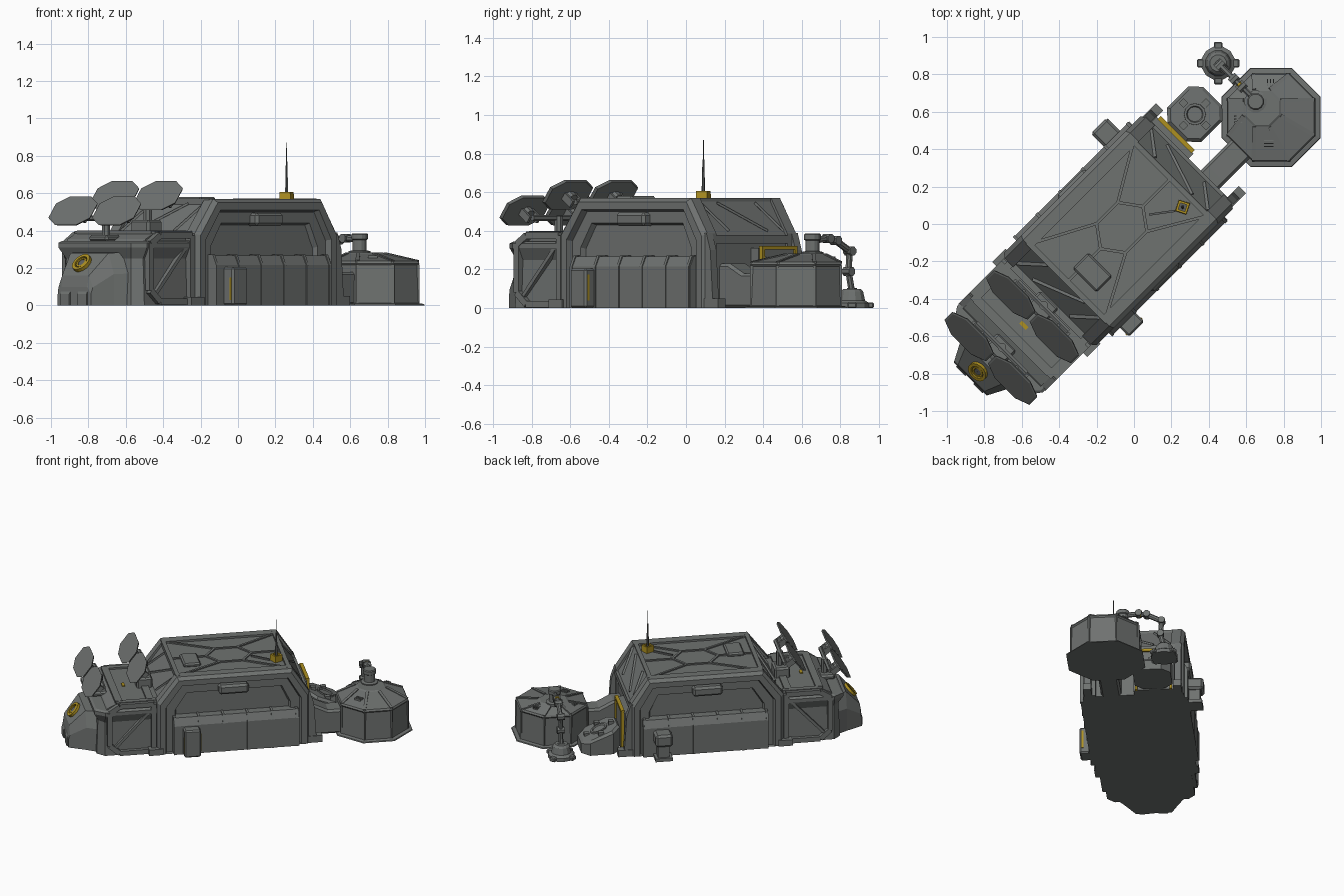
import bpy, bmesh, math
from mathutils import Matrix, Vector

if "Cube" in bpy.data.objects:
    bpy.data.objects.remove(bpy.data.objects["Cube"])

R45 = Matrix.Rotation(math.radians(45), 4, 'Z')   # base is laid out on a diagonal
C = 0.033                                         # middle line of the hall

def material(name, col):
    m = bpy.data.materials.new(name)
    m.diffuse_color = (*col, 1)
    m.use_nodes = True
    m.node_tree.nodes["Principled BSDF"].inputs["Base Color"].default_value = m.diffuse_color
    return m

GREY = material("hull grey", (0.158, 0.168, 0.163))
DARK = material("dark grey", (0.11, 0.117, 0.115))
YELLOW = material("warning yellow", (0.42, 0.28, 0.015))

def add(name, bm, mat, world=False, bevel=0):
    bmesh.ops.recalc_face_normals(bm, faces=bm.faces)
    if not world:
        bm.transform(R45)
    me = bpy.data.meshes.new(name)
    bm.to_mesh(me)
    bm.free()
    me.materials.append(mat)
    ob = bpy.data.objects.new(name, me)
    bpy.context.collection.objects.link(ob)
    if bevel:
        mod = ob.modifiers.new("chamfer", 'BEVEL')
        mod.width, mod.segments = bevel, 1
    return ob

def loft(name, loops, mat=GREY, world=False, ring=False, bevel=0):
    """Skin a stack of equal loops; ring joins last to first instead of capping."""
    bm = bmesh.new()
    vs = [[bm.verts.new(p) for p in lp] for lp in loops]
    n = len(vs[0])
    pairs = list(zip(vs, vs[1:])) + ([(vs[-1], vs[0])] if ring else [])
    for a, b in pairs:
        for i in range(n):
            j = (i + 1) % n
            bm.faces.new((a[i], a[j], b[j], b[i]))
    if not ring:
        bm.faces.new(vs[0])
        bm.faces.new(vs[-1])
    return add(name, bm, mat, world, bevel)

def prism(name, prof, v0, v1, mat=GREY, bevel=0):
    """Side profile in (u, z) pulled across v."""
    return loft(name, [[(u, v, z) for u, z in prof] for v in (v0, v1)], mat, bevel=bevel)

def box(name, u, v, z, mat=GREY, bevel=0, world=False):
    return loft(name, [[(u[0], v[0], h), (u[1], v[0], h), (u[1], v[1], h), (u[0], v[1], h)]
                       for h in z], mat, world, bevel=bevel)

def ngon(c, r, z, n=8, turn=0.5):
    return [(c[0] + r * math.cos((i + turn) * math.tau / n),
             c[1] + r * math.sin((i + turn) * math.tau / n), z) for i in range(n)]

def beam(name, p, q, w, h, mat=GREY, world=False, n=4):
    """Straight bar between two points."""
    p, q = Vector(p), Vector(q)
    d = (q - p).normalized()
    side = d.cross(Vector((0, 0, 1)))
    side = side.normalized() if side.length > 0.01 else Vector((1, 0, 0))
    up = side.cross(d)
    k = 1 / math.cos(math.pi / n) / 2
    ang = [(i + 0.5) * math.tau / n for i in range(n)]
    return loft(name, [[e + side * w * k * math.cos(a) + up * h * k * math.sin(a) for a in ang]
                       for e in (p, q)], mat, world)

# ---- main hall ----
def arch(e, d):
    """Arch outline shrunk by e, at distance d across."""
    k = e * 0.55
    pts = [(-.62 + e, 0), (-.62 + e, .385 - k), (-.48 + k, .57 - e),
           (.33 - k, .57 - e), (.45 - e, .385 - k), (.45 - e, 0)]
    return [(u, d, z) for u, z in pts]

loft("hall_core", [arch(.014, C - .285), arch(.014, C + .285)])
for s in (-1, 1):
    D = lambda d: C + s * d
    loft("hall_arch_frame", [arch(0, D(.26)), arch(0, D(.325)), arch(.02, D(.35)),
                             arch(.06, D(.35)), arch(.075, D(.28)), arch(.075, D(.26))], ring=True)
    loft("inner_arch_frame", [arch(.07, D(.27)), arch(.07, D(.315)),
                              arch(.13, D(.315)), arch(.145, D(.27))], ring=True)
    # ribbed side annex
    def annex(g, u):
        return [(u, D(d), z) for d, z in ((.25, 0), (.372 + g, 0), (.372 + g, .215),
                                          (.345 + g, .268 + g), (.25, .268 + g))]
    loft("side_annex", [annex(0, -.50), annex(0, .37)])
    for i in range(6):
        u = -.50 + i * .171
        loft("annex_rib", [annex(.005, u - .008), annex(.005, u + .008)])
    box("wall_lamp_box", (-.19, .02), (D(.28), D(.365)), (.425, .495), bevel=.015)
    # corner feet and end buttresses
    box("corner_foot", (.42, .54), (D(.285), D(.34)), (0, .05))
    prism("end_buttress", [(.42, 0), (.50, 0), (.48, .3), (.45, .39), (.40, .39)], D(.29), D(.335))
    box("front_foot", (-.68, -.58), (D(.25), D(.36)), (0, .045))

# roof ribs around a central hexagon
hexa = [(-.22, 0), (-.14, .11), (.02, .11), (.10, 0), (.02, -.11), (-.14, -.11)]
outer = [(-.46, 0), (-.46, .28), (.31, .28), (.31, 0), (.31, -.28), (-.46, -.28)]
for i in range(6):
    a, b, o = hexa[i], hexa[(i + 1) % 6], outer[i]
    for p, q in ((a, b), (a, o)):
        beam("roof_rib", (p[0], C + p[1], .558), (q[0], C + q[1], .558), .016, .014)
for u in (-.47, .31):
    box("roof_end_beam", (u - .015, u + .015), (C - .3, C + .3), (.54, .571))
box("roof_hatch", (-.40, -.28), (C - .15, C + .03), (.55, .581), bevel=.01)
# braces on the two end slopes
for a, b in ((-.26, -.14), (-.14, .14), (.14, .26)):
    beam("rear_slope_brace", (.33, C + a, .545), (.42, C + b, .40), .02, .012)
    beam("front_slope_brace", (-.48, C + a, .545), (-.59, C + b, .40), .02, .012)
box("rear_sill", (.40, .455), (C - .29, C + .29), (.335, .375))

# antenna on its yellow box
ax, ay = .26, .09
sq = lambda r, z: ngon((ax, ay), r, z, 4, .3)
loft("antenna_box", [sq(.045, .56), sq(.042, .606), sq(.026, .606), sq(.026, .56)], YELLOW, True, ring=True)
loft("antenna_socket", [sq(.026, .56), sq(.026, .59)], DARK, True)
for r, z0, z1 in ((.010, .58, .68), (.007, .68, .77), (.003, .77, .87)):
    loft("antenna_mast", [ngon((ax, ay), r, z0, 6), ngon((ax, ay), r * .7, z1, 6)], DARK, True)
beam("antenna_cable", (.22, .07, .562), (.08, .05, .562), .012, .012, DARK, True)

# ---- front section ----
def front_plan(e, z):
    return [(u, C + d, z) for u, d in ((-.6, -.325 + e), (-.98, -.325 + e), (-1.05 + e, -.275 + e),
                                       (-1.05 + e, .275 - e), (-.98, .325 - e), (-.6, .325 - e))]
loft("front_block", [front_plan(.02, 0), front_plan(.03, .25), front_plan(0, .31),
                     front_plan(0, .335), front_plan(.015, .345)])
prism("front_deck", [(-.6, .3), (-1.0, .3), (-.96, .355), (-.90, .385), (-.6, .385)], C - .295, C + .295)
for s in (-1, 1):
    D = lambda d: C + s * d
    # framed side panel with diagonal brace
    rim = [(-.64, .02), (-.64, .375), (-.88, .375), (-.95, .33), (-.95, .08), (-.88, .02)]
    for p, q in zip(rim, rim[1:] + rim[:1]):
        beam("side_panel_frame", (p[0], D(.312), p[1]), (q[0], D(.312), q[1]), .035, .035)
    beam("side_panel_brace", (-.65, D(.308), .34), (-.91, D(.308), .06), .03, .02)
    beam("deck_rail", (-.62, D(.285), .385), (-.9, D(.285), .385), .04, .025)
for u in (-.66, -.88):
    box("deck_crossbeam", (u - .025, u + .025), (C - .28, C + .28), (.37, .4))

# nose cabin, sloped with side chamfers
def nose(u, w, top):
    return [(u, C + d, z) for d, z in ((-w, 0), (w, 0), (w, top * .6), (w * .78, top),
                                       (-w * .78, top), (-w, top * .6))]
loft("nose_cabin", [nose(-1.0, .24, .285), nose(-1.09, .185, .28), nose(-1.195, .13, .16),
                    nose(-1.205, .125, .10)])
for s in (-1, 1):
    prism("nose_step", [(-1.19, 0), (-1.213, 0), (-1.213, .06), (-1.19, .1)], C + s * .03, C + s * .1)

# yellow ring on the nose slope
def slope_ring(name, r1, r0, lift, mat):
    loops = []
    tilt = Matrix.Translation((-1.142, C, .222)) @ Matrix.Rotation(-math.radians(48), 4, 'Y')
    for r, z in ((r1, -.01), (r1, lift), (r0, lift), (r0, -.01)):
        loops.append([tilt @ Vector(p) for p in ngon((0, 0), r, z, 16)])
    loft(name, loops, mat, ring=True)
slope_ring("nose_ring", .056, .038, .018, YELLOW)
slope_ring("nose_ring_core", .032, .022, .014, YELLOW)
slope_ring("nose_lens", .020, .002, .012, DARK)

# ---- four dish panels on two masts ----
tilt = math.radians(37)
back = Vector((math.cos(tilt), 0, -math.sin(tilt)))
for u, z in ((-.735, .588), (-1.05, .507)):
    box("mast_base", (u + .02, u + .13), (C - .07, C + .07), (.34, z - .13), GREY, .012)
    beam("dish_mast", (u + .085, C, .36), (u + .085, C, z - .03), .045, .045, GREY, n=8)
    beam("dish_yoke", (u + .08, C - .19, z - .04), (u + .08, C + .19, z - .04), .026, .026, GREY, n=6)
    for s in (-1, 1):
        v = C + s * .165
        m = Matrix.Translation((u, v, z)) @ Matrix.Rotation(-(math.pi / 2 - tilt), 4, 'Y')
        oct8 = lambda k, h: [m @ Vector((x * .096 * k, y * .157 * k, h)) for x, y in
                             ((1, .5), (.5, 1), (-.5, 1), (-1, .5), (-1, -.5), (-.5, -1), (.5, -1), (1, -.5))]
        loft("dish_panel", [oct8(.93, -.012), oct8(1, 0), oct8(.93, .003)])
        o = Vector((u, v, z))
        beam("dish_hub", o + back * .008, o + back * .045, .06, .06, GREY, n=8)
        for t in (-.035, .035):
            side = Vector((0, t, 0))
            beam("dish_bracket", o + side + back * .01, o + side + back * .085, .015, .04, GREY)
box("deck_marker", (-.81, -.79), (C - .025, C + .025), (.38, .392), YELLOW)

# ---- side door porch and rear meter box ----
box("porch", (-.445, -.33), (C - .44, C - .3), (0, .205), bevel=.01)
box("porch_left_stripe", (-.448, -.443), (C - .428, C - .416), (.03, .15), YELLOW)
box("porch_right_stripe", (-.332, -.327), (C - .426, C - .412), (.04, .175), YELLOW)
box("meter_foot", (.20, .28), (C + .35, C + .45), (0, .12))
box("meter_head", (.178, .30), (C + .35, C + .473), (.11, .2), bevel=.015)
box("meter_base", (.18, .30), (C + .35, C + .465), (0, .025))

# ---- rear gate with yellow frame, and the sloped generator ----
box("gate_block", (.42, .49), (.04, .32), (0, .31))
for v in (.05, .290):
    box("gate_post", (.485, .51), (v, v + .017), (0, .32), YELLOW)
box("gate_lintel", (.485, .51), (.05, .307), (.303, .322), YELLOW)
box("gate_door", (.485, .498), (.067, .29), (0, .303), GREY)
def gen_plan(k, h0, h1):
    pts = [(-1, -.55), (-.6, -1), (.6, -1), (1, -.55), (1, .55), (.6, 1), (-.6, 1), (-1, .55)]
    return [(.645 + x * .135 * k, .185 + y * .13 * k, h0 + (h1 - h0) * (x + 1) / 2) for x, y in pts]
loft("generator", [gen_plan(1, 0, 0), gen_plan(1, .175, .07), gen_plan(.88, .19, .09)])
mid = (.645, .185)
loft("generator_ring", [[(u, v, z - (u - .645) * .42) for u, v, z in ngon(mid, r, h, 12)]
                        for r, h in ((.06, .12), (.058, .15), (.045, .15), (.04, .142))], GREY)
for x, y in ((-1, 0), (1, 0), (0, 1), (0, -1)):
    u, v, z = .645 + x * .085, .185 + y * .085, .138 - x * .04
    box("generator_stud", (u - .018, u + .018), (v - .018, v + .018), (z - .02, z + .02))

# ---- link corridor and octagonal tank ----
prism("corridor", [(.42, 0), (.85, 0), (.85, .18), (.60, .18), (.5, .23), (.42, .23)], -.19, -.05, bevel=.015)
T, H = (.733, .57), (.65, .655)
k8 = 1 / math.cos(math.pi / 8)
apex = (.685, .62)
loft("tank", [ngon(T, .265 * k8, 0), ngon(T, .262 * k8, .008), ngon(T, .236 * k8, .012),
              ngon(T, .230 * k8, .215), ngon(T, .237 * k8, .225), ngon(T, .230 * k8, .238),
              ngon(apex, .10 * k8, .277), ngon(apex, .09 * k8, .283)], GREY, True)
for a, b, w in zip(ngon(T, .23 * k8, .236), ngon(apex, .10 * k8, .278), ngon(T, .231 * k8, .01)):
    beam("tank_roof_rib", a, b, .02, .012, GREY, True)
    beam("tank_wall_rib", w, (w[0], w[1], .22), .014, .014, GREY, True)
for x, y, dx, dy in ((.56, .56, 1, 0), (.73, .75, 0, 1), (.72, .43, 1, 0)):
    for i in (-1, 0, 1):
        px, py = x + i * .016 * dy, y + i * .016 * dx
        beam("tank_vent", (px - dx * .025, py - dy * .025, .258), (px + dx * .025, py + dy * .025, .258),
             .007, .02, GREY, True)
loft("arm_hub", [ngon(H, r, z, 12) for r, z in ((.06, .27), (.06, .29), (.038, .295), (.038, .35),
                                                (.046, .355), (.046, .38), (.04, .386))], GREY, True)

# ---- hose arm down to its round foot ----
path = [(.65, .66, .352), (.575, .735, .36), (.535, .775, .35), (.462, .848, .295),
        (.468, .842, .19), (.45, .86, .08)]
for i, (p, q) in enumerate(zip(path, path[1:])):
    beam("arm_segment", p, q, .03, .034, GREY, True, 8)
    j = Vector(q)
    off = Vector((.018, .018, 0))
    beam("arm_joint", j - off, j + off, .046, .046, GREY, True, 8)
beam("arm_collar", (.569, .741, .36), (.561, .749, .358), .044, .044, YELLOW, True, 8)
F = (.45, .86)
loft("arm_foot", [ngon(F, r, z, 12) for r, z in ((.092, 0), (.092, .025), (.07, .04), (.06, .085),
                                                 (.045, .1))], GREY, True)
for dx, dy in ((1, 0), (-1, 0), (0, 1), (0, -1)):
    x, y = F[0] + dx * .09, F[1] + dy * .09
    box("foot_tab", (x - .023, x + .023), (y - .023, y + .023), (0, .03), GREY, .006, True)
